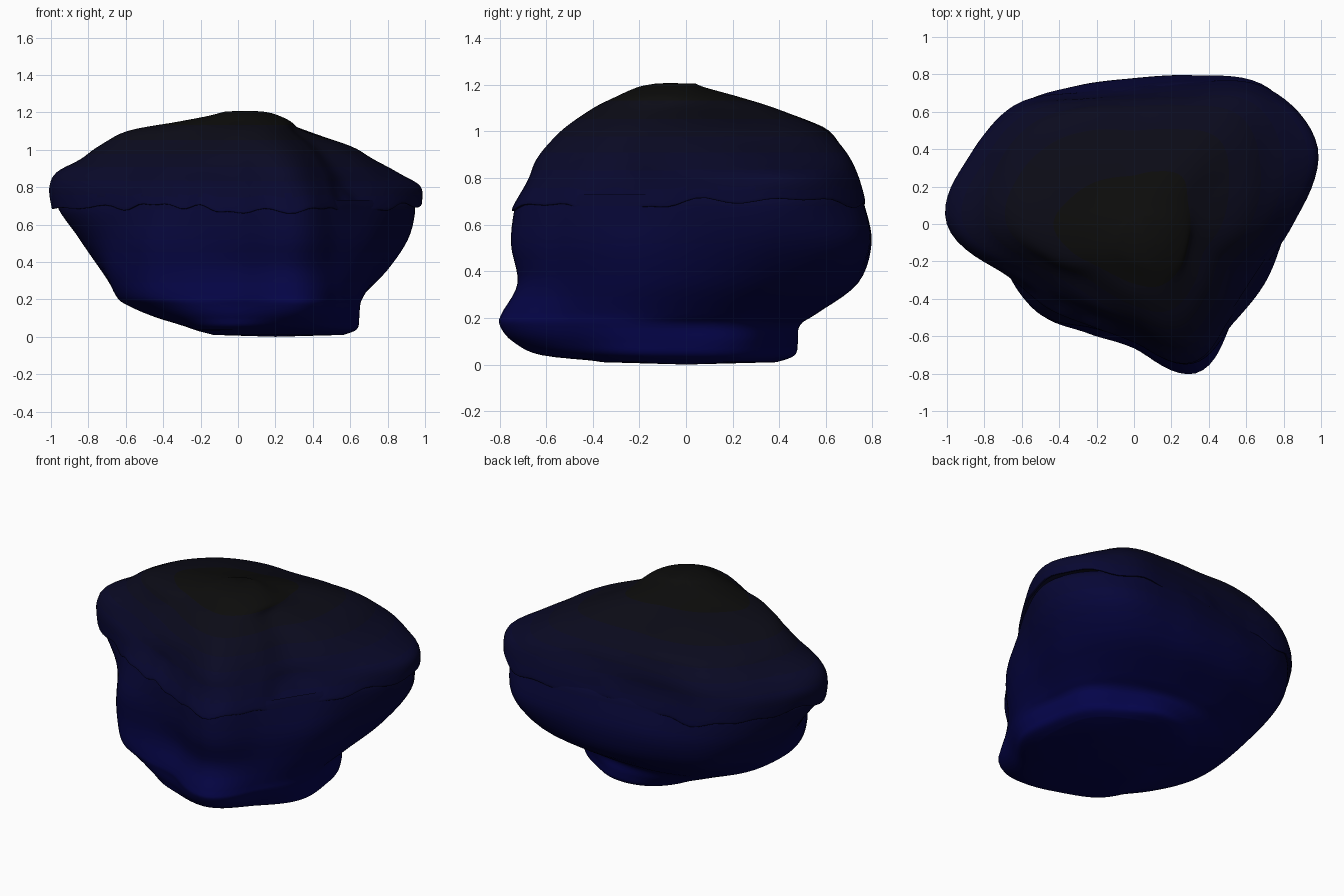
import bpy, bmesh, math

SEG = 128     # points around each ring
SUB = 5       # steps between control rings


def spline(a, b, c, d, t):
    return 0.5 * (2*b + (c-a)*t + (2*a-5*b+4*c-d)*t*t + (3*b-a-3*c+d)*t**3)


def around(radii):
    # Smooth closed outline from 16 evenly spaced radii
    n, out = len(radii), []
    for i in range(SEG):
        u = i * n / SEG
        k = int(u)
        out.append(spline(*(radii[(k+j) % n] for j in (-1, 0, 1, 2)), u - k))
    return out


def lip_wave(t):
    # Uneven height of the cap's overhanging edge
    return (0.014*math.sin(2*t + 0.6) + 0.010*math.sin(5*t)
            + 0.010*math.sin(13*t + 1) + 0.009*math.sin(22*t))


# Shared dark-blue gradient, from bright at the foot to near black at the peak
BANDS = 16
gradient = []
for i in range(BANDS):
    f = i / (BANDS - 1)
    m = bpy.data.materials.new("rock_blue_%d" % i)
    g = 0.0012 + 0.0025*f*f
    m.diffuse_color = (g, g, 0.068*(1-f) + 0.0035, 1)
    gradient.append(m)


def loft(name, rings, bottom, top, wave=0.0):
    rows = [[z] + around(r) for z, r in rings]
    levels, last = [], len(rows) - 1
    for k in range(last):
        a, b, c, d = rows[max(k-1, 0)], rows[k], rows[k+1], rows[min(k+2, last)]
        for s in range(SUB):
            levels.append([spline(*q, s/SUB) for q in zip(a, b, c, d)])
    levels.append(rows[-1])
    bm = bmesh.new()
    grid = []
    for row in levels:
        z, loop = row[0], []
        fade = wave * min(1, max(0, (0.85 - z) / 0.17))
        for i, r in enumerate(row[1:]):
            t = 2*math.pi*i/SEG
            loop.append(bm.verts.new((r*math.cos(t), r*math.sin(t), z + fade*lip_wave(t))))
        grid.append(loop)
    for lo, hi in zip(grid, grid[1:]):
        for i in range(SEG):
            j = (i+1) % SEG
            bm.faces.new((lo[i], lo[j], hi[j], hi[i]))
    for loop, tip in ((grid[0], bottom), (grid[-1], top)):
        if tip:
            v = bm.verts.new(tip)
            for i in range(SEG):
                bm.faces.new((loop[i], loop[(i+1) % SEG], v))
    bmesh.ops.recalc_face_normals(bm, faces=bm.faces)
    for f in bm.faces:
        h = f.calc_center_median().z / 1.21
        f.material_index = max(0, min(BANDS-1, int(h*BANDS)))
    me = bpy.data.meshes.new(name)
    bm.to_mesh(me)
    bm.free()
    ob = bpy.data.objects.new(name, me)
    bpy.context.collection.objects.link(ob)
    for m in gradient:
        me.materials.append(m)
    bpy.ops.object.select_all(action='DESELECT')
    ob.select_set(True)
    bpy.context.view_layer.objects.active = ob
    bpy.ops.object.shade_smooth_by_angle(angle=math.radians(50))
    return ob


# Lower body: radii every 22.5 degrees from +x, at rising heights
rim = [.83, 1.02, .99, .83, .74, .76, .88, .92, .95, .71, .63, .58, .62, .79, .72, .72]
body = [
    (.01, [.56, .55, .48, .42, .36, .26, .18, .14, .12, .14, .18, .22, .26, .34, .50, .58]),
    (.04, [.62, .60, .53, .50, .44, .36, .28, .24, .20, .24, .34, .50, .58, .66, .65, .67]),
    (.10, [.63, .62, .54, .51, .47, .44, .42, .40, .42, .46, .53, .59, .64, .80, .71, .69]),
    (.17, [.63, .63, .57, .51, .49, .50, .54, .57, .59, .62, .65, .63, .66, .86, .74, .70]),
    (.22, [.67, .69, .67, .60, .56, .58, .62, .65, .65, .68, .69, .63, .66, .85, .74, .71]),
    (.35, [.76, .85, .89, .79, .73, .74, .80, .77, .72, .72, .69, .60, .61, .78, .74, .75]),
    (.52, [.82, .98, 1.02, .86, .78, .80, .88, .88, .83, .72, .69, .60, .63, .81, .75, .77]),
    (.68, rim),
    (.73, [r*.97 for r in rim]),
]
loft("lower_rock", body, (.2, 0, 0), None)

# Upper cap with an overhanging, uneven lip
lip = [.85, 1.06, 1.02, .82, .73, .76, .90, .945, .99, .73, .64, .59, .63, .80, .72, .71]
cap = [
    (.70, [r*.97 for r in lip]),
    (.685, [r*.99 for r in lip]),
    (.70, lip),
    (.80, [.81, 1.05, .99, .79, .70, .73, .88, .95, 1.0, .71, .58, .53, .58, .73, .67, .62]),
    (.88, [.74, .92, .94, .75, .68, .72, .85, .90, .96, .65, .54, .51, .55, .69, .62, .58]),
    (.95, [.66, .78, .85, .71, .65, .69, .79, .82, .83, .59, .49, .48, .52, .63, .57, .52]),
    (1.02, [.55, .65, .73, .63, .58, .63, .70, .74, .73, .53, .42, .42, .47, .55, .50, .45]),
    (1.10, [.35, .39, .49, .41, .36, .39, .46, .53, .59, .46, .35, .34, .38, .42, .38, .33]),
    (1.15, [.28, .27, .28, .24, .20, .20, .22, .26, .32, .30, .27, .26, .28, .32, .32, .30]),
    (1.19, [.19, .15, .11, .08, .06, .06, .06, .08, .10, .13, .16, .18, .20, .22, .22, .21]),
    (1.205, [.12, .09, .06, .03, .02, .02, .02, .03, .04, .06, .09, .11, .13, .14, .15, .14]),
]
loft("upper_cap", cap, None, (.05, -.08, 1.208), wave=1.0)
